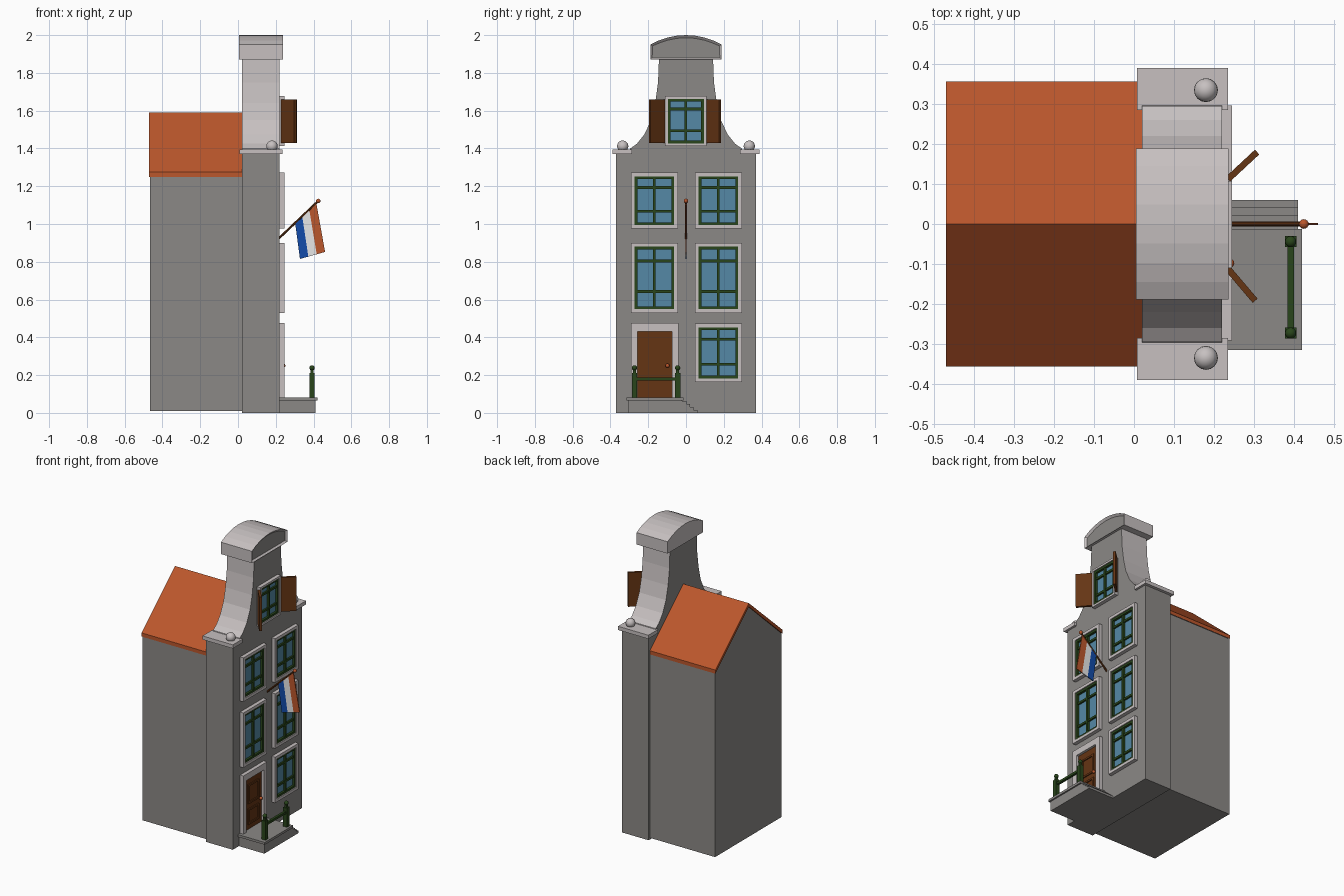
import bpy, bmesh, math
from mathutils import Vector, Matrix

default_cube = bpy.data.objects.get("Cube")
if default_cube:
    bpy.data.objects.remove(default_cube, do_unlink=True)


def material(name, red, green, blue):
    mat = bpy.data.materials.new(name)
    mat.use_nodes = True
    color = (red, green, blue, 1)
    mat.diffuse_color = color
    mat.node_tree.nodes["Principled BSDF"].inputs["Base Color"].default_value = color
    return mat


WALL = material("wall grey", .26, .25, .24)
TRIM = material("pale stone", .57, .53, .53)
ROOF = material("roof orange", .5, .095, .025)
WOOD = material("dark wood", .13, .035, .007)
GREEN = material("dark green paint", .022, .06, .011)
GLASS = material("window glass", .09, .25, .38)
WHITE = material("flag white", .8, .8, .8)
BLUE = material("flag blue", .006, .07, .4)


def finish(name, bm, *mats):
    bmesh.ops.recalc_face_normals(bm, faces=bm.faces)
    mesh = bpy.data.meshes.new(name)
    bm.to_mesh(mesh)
    bm.free()
    for mat in mats:
        mesh.materials.append(mat)
    obj = bpy.data.objects.new(name, mesh)
    bpy.context.collection.objects.link(obj)
    return obj


def boxes(name, mat, *ranges):
    """One object made of boxes, each (x0, x1, y0, y1, z0, z1)."""
    bm = bmesh.new()
    for x0, x1, y0, y1, z0, z1 in ranges:
        center = Vector((x0 + x1, y0 + y1, z0 + z1)) / 2
        size = Matrix.Diagonal((x1 - x0, y1 - y0, z1 - z0, 1))
        bmesh.ops.create_cube(bm, size=1, matrix=Matrix.Translation(center) @ size)
    return finish(name, bm, mat)


def prism_mesh(profile, x0, x1):
    """Extrude a (y, z) profile along x."""
    bm = bmesh.new()
    face = bm.faces.new([bm.verts.new((x0, y, z)) for y, z in profile])
    moved = bmesh.ops.extrude_face_region(bm, geom=[face], use_keep_orig=True)["geom"]
    verts = [v for v in moved if isinstance(v, bmesh.types.BMVert)]
    bmesh.ops.translate(bm, verts=verts, vec=(x1 - x0, 0, 0))
    bmesh.ops.recalc_face_normals(bm, faces=bm.faces)
    return bm


def ring(x0, x1, y0, y1, z0, z1, w):
    """Four boards around a rectangle."""
    return [(x0, x1, y0, y0 + w, z0, z1), (x0, x1, y1 - w, y1, z0, z1),
            (x0, x1, y0 + w, y1 - w, z0, z0 + w), (x0, x1, y0 + w, y1 - w, z1 - w, z1)]


def ball(name, mat, center, radius):
    bm = bmesh.new()
    bmesh.ops.create_uvsphere(bm, u_segments=16, v_segments=10, radius=radius,
                              matrix=Matrix.Translation(center))
    obj = finish(name, bm, mat)
    obj.data.shade_smooth()
    return obj


def mirrored(half):
    return half + [(-y, z) for y, z in reversed(half) if y > 0]


# House body and pitched roof
finish("house_body", prism_mesh([(-.354, .01), (.354, .01), (.354, 1.25),
                                 (0, 1.565), (-.354, 1.25)], -.465, .03), WALL)
finish("roof", prism_mesh([(-.357, 1.25), (-.357, 1.275), (0, 1.59), (.357, 1.275),
                           (.357, 1.25), (0, 1.566)], -.47, .025), ROOF)

# Facade block with shoulder ledges and stone balls
boxes("facade", WALL, (.02, .22, -.37, .37, 0, 1.38))
for side, label in ((1, "left"), (-1, "right")):
    y0, y1 = sorted((side * .285, side * .39))
    boxes("shoulder_ledge_" + label, TRIM, (.008, .235, y0, y1, 1.37, 1.395))
    ball("stone_ball_" + label, TRIM, (.18, side * .335, 1.412), .03)

# Concave neck gable: stone along its edge, wall on its faces
curve = [(.3, 1.375), (.295, 1.4), (.26, 1.425), (.22, 1.475), (.185, 1.55),
         (.163, 1.64), (.148, 1.75), (.143, 1.88)]
gable = prism_mesh(mirrored(curve), .02, .22)
for face in gable.faces:
    face.material_index = 0 if abs(face.normal.x) > .5 else 1
finish("neck_gable", gable, WALL, TRIM)

# Arched cap with a sunken front panel
half_width, rise = .189, .05
radius = (half_width ** 2 + rise ** 2) / (2 * rise)
spread = math.asin(half_width / radius)
arch = [(half_width, 1.87)]
for i in range(5):
    angle = spread * (1 - i / 4)
    arch.append((radius * math.sin(angle), 2 - radius + radius * math.cos(angle)))
arch[-1] = (0, 2)
cap = prism_mesh(mirrored(arch), .005, .237)
front = max(cap.faces, key=lambda f: f.normal.x)
bmesh.ops.inset_region(cap, faces=[front], thickness=.014, depth=-.012)
front.material_index = 1
finish("gable_cap", cap, TRIM, WALL)


# Windows: stone surround, glass, green sash with bars
def window(name, y0, y1, z0, z1, border=.02):
    boxes(name + "_surround", TRIM, *ring(.21, .245, y0, y1, z0, z1, border))
    y0, y1, z0, z1 = y0 + border, y1 - border, z0 + border, z1 - border
    boxes(name + "_glass", GLASS, (.21, .223, y0, y1, z0, z1))
    middle, bar = (y0 + y1) / 2, .007
    bars = ring(.215, .238, y0, y1, z0, z1, .014)
    bars.append((.215, .236, middle - bar, middle + bar, z0, z1))
    for part in (.28, .77):
        z = z0 + part * (z1 - z0)
        bars.append((.215, .234, y0, y1, z - bar, z + bar))
    boxes(name + "_sash", GREEN, *bars)


for floor, z0, z1 in (("middle", .53, .9), ("upper", .975, 1.272)):
    window(floor + "_window_right", -.292, -.043, z0, z1)
    window(floor + "_window_left", .047, .296, z0, z1)
window("ground_window", .047, .296, .163, .472)
window("attic_window", -.11, .108, 1.413, 1.677, .014)

# Open attic shutters
for label, start, end in (("left", (.235, .112), (.308, .18)),
                          ("right", (.235, -.112), (.303, -.192))):
    a, b = Vector(start), Vector(end)
    along = b - a
    shutter = boxes("shutter_" + label, WOOD, (0, along.length, -.008, .008, 1.43, 1.66))
    shutter.location = (a.x, a.y, 0)
    shutter.rotation_euler.z = math.atan2(along.y, along.x)

# Door with surround, raised mouldings and knob
boxes("door_surround", TRIM, (.21, .245, -.292, -.258, .08, .475),
      (.21, .245, -.073, -.039, .08, .475), (.21, .245, -.258, -.073, .432, .475))
boxes("door", WOOD, (.21, .228, -.258, -.073, .08, .432))
boxes("door_mouldings", WOOD, *ring(.225, .235, -.222, -.108, .255, .385, .012),
      *ring(.225, .235, -.222, -.108, .115, .22, .012))
ball("door_knob", ROOF, (.24, -.098, .25), .011)

# Stoop with side steps
boxes("stoop", WALL, (.2, .41, -.305, -.02, 0, .068), (.2, .42, -.315, -.012, .066, .082))
steps = 4
boxes("stoop_steps", WALL, *[(.2, .41, -.03, .06 - .019 * i, .016 * i, .016 * (i + 1))
                             for i in range(steps)])

# Railing posts with finials and a rail
for label, y in (("left", -.044), ("right", -.273)):
    boxes("railing_post_" + label, GREEN, (.378, .406, y - .014, y + .014, .08, .21),
          (.384, .4, y - .008, y + .008, .21, .228))
    ball("railing_finial_" + label, GREEN, (.392, y, .238), .014)
boxes("railing_bar", GREEN, (.384, .4, -.273, -.044, .172, .188))

# Flagpole with knob
foot, tip = Vector((.21, 0, .918)), Vector((.425, 0, 1.122))
pole = bmesh.new()
turn = (tip - foot).to_track_quat("Z", "Y").to_matrix().to_4x4()
bmesh.ops.create_cone(pole, cap_ends=True, segments=8, radius1=.006, radius2=.006,
                      depth=(tip - foot).length,
                      matrix=Matrix.Translation((foot + tip) / 2) @ turn)
finish("flagpole", pole, WOOD)
ball("flagpole_knob", ROOF, tip, .012)

# Flag in three hanging stripes
top = Vector((.302, 0, 1.01)), Vector((.415, 0, 1.108))
bottom = Vector((.328, 0, .815)), Vector((.461, 0, .852))
for i, (label, mat) in enumerate((("blue", BLUE), ("white", WHITE), ("orange", ROOF))):
    flag = bmesh.new()
    corners = [edge[0].lerp(edge[1], t / 3)
               for edge, t in ((top, i), (top, i + 1), (bottom, i + 1), (bottom, i))]
    layers = [[flag.verts.new(c + Vector((0, y, 0))) for c in corners]
              for y in (-.003, .003)]
    for layer in layers:
        flag.faces.new(layer)
    for k in range(4):
        n = (k + 1) % 4
        flag.faces.new((layers[0][k], layers[0][n], layers[1][n], layers[1][k]))
    finish("flag_stripe_" + label, flag, mat)
